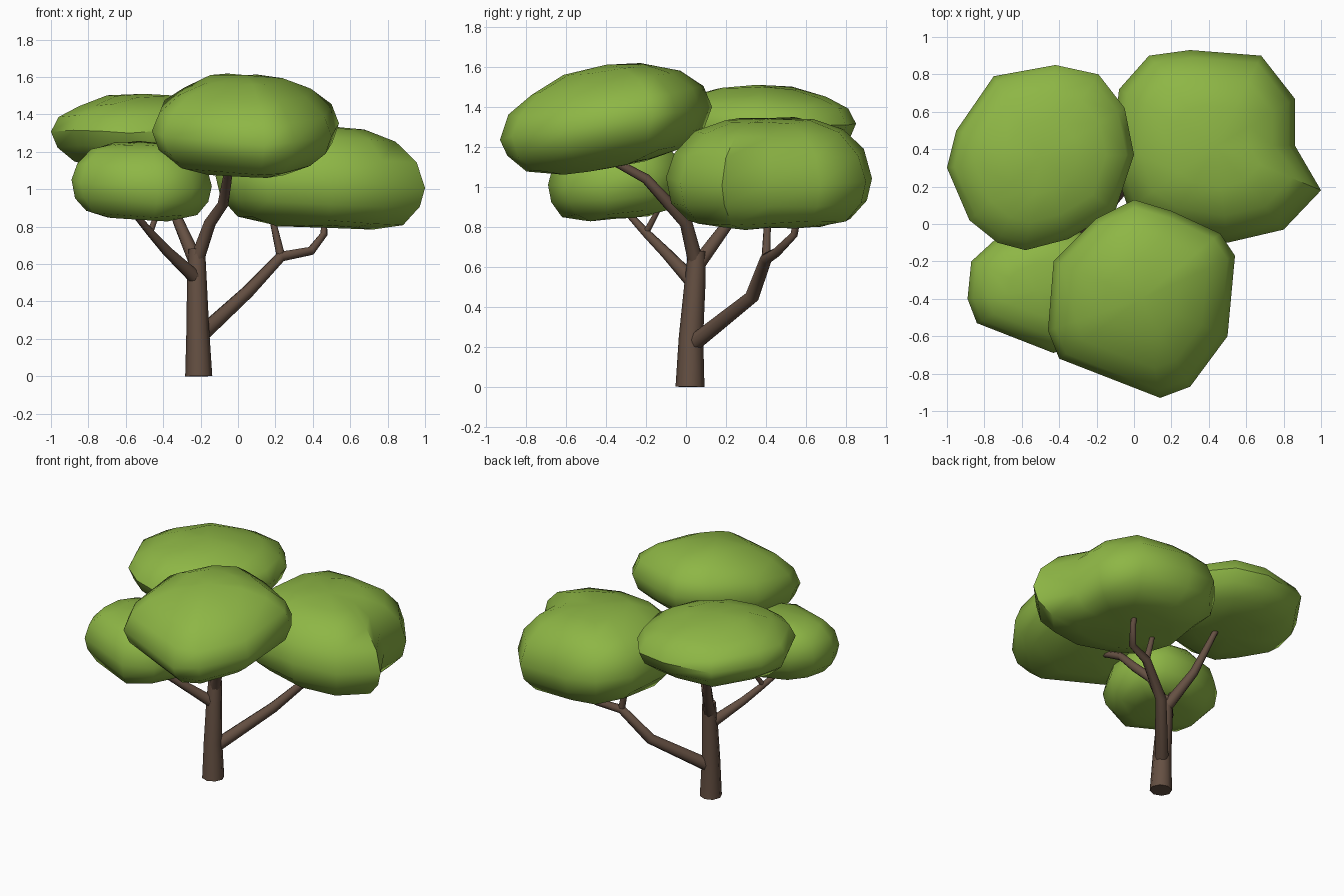
import bpy, bmesh, random
from mathutils import Vector

if "Cube" in bpy.data.objects:
    bpy.data.objects.remove(bpy.data.objects["Cube"])

random.seed(4)


def material(name, rgb):
    m = bpy.data.materials.new(name)
    m.diffuse_color = (*rgb, 1)
    m.use_nodes = True
    m.node_tree.nodes["Principled BSDF"].inputs["Base Color"].default_value = m.diffuse_color
    return m


bark = material("bark", (0.13, 0.08, 0.055))
leaf = material("leaf", (0.27, 0.47, 0.06))


def finish(name, bm, mat, angle):
    bmesh.ops.recalc_face_normals(bm, faces=bm.faces)
    me = bpy.data.meshes.new(name)
    bm.to_mesh(me)
    bm.free()
    me.materials.append(mat)
    ob = bpy.data.objects.new(name, me)
    bpy.context.collection.objects.link(ob)
    bpy.ops.object.select_all(action='DESELECT')
    bpy.context.view_layer.objects.active = ob
    ob.select_set(True)
    bpy.ops.object.shade_smooth_by_angle(angle=angle)


def limb(name, pts):
    """Tapered eight-sided tube through (x, y, z, radius) points."""
    cu = bpy.data.curves.new(name, 'CURVE')
    cu.dimensions = '3D'
    cu.bevel_depth = 1.05
    cu.bevel_resolution = 2
    cu.use_fill_caps = True
    sp = cu.splines.new('POLY')
    sp.points.add(len(pts) - 1)
    for p, (x, y, z, r) in zip(sp.points, pts):
        p.co = (x, y, z, 1)
        p.radius = r
    tmp = bpy.data.objects.new(name + "_path", cu)
    bpy.context.collection.objects.link(tmp)
    dg = bpy.context.evaluated_depsgraph_get()
    me = bpy.data.meshes.new_from_object(tmp.evaluated_get(dg))
    bm = bmesh.new()
    bm.from_mesh(me)
    bmesh.ops.remove_doubles(bm, verts=bm.verts, dist=0.0005)
    bpy.data.objects.remove(tmp)
    bpy.data.meshes.remove(me)
    finish(name, bm, bark, 1.0)


# canopy cross-sections: (share of outline, share of height)
FULL = [(0.5, -0.98), (0.79, -0.82), (0.95, -0.45), (1.0, 0.0),
        (0.92, 0.45), (0.72, 0.78), (0.42, 0.96)]
ROUND = [(0.45, -0.95), (0.75, -0.76), (0.93, -0.42), (1.0, 0.0),
         (0.92, 0.38), (0.7, 0.7), (0.4, 0.92)]


def canopy(name, outline, z, up, down, tilt=(0, 0), rings=ROUND):
    """Cushion of foliage over a plan outline, tilted about its centre."""
    xs, ys = zip(*outline)
    c = Vector(((min(xs) + max(xs)) / 2, (min(ys) + max(ys)) / 2))
    bm = bmesh.new()

    def vert(p, f, j=0.0):
        d = p - c
        h = f * (up if f > 0 else down) + tilt[0] * d.x + tilt[1] * d.y
        return bm.verts.new((p.x, p.y, z + h + random.uniform(-j, j)))

    loops = [[vert(c + (Vector(p) - c) * s, f, 0.01) for p in outline]
             for s, f in rings]
    low, high = vert(c, -1), vert(c, 1)
    n = len(outline)
    for i in range(n):
        k = (i + 1) % n
        bm.faces.new((low, loops[0][k], loops[0][i]))
        bm.faces.new((high, loops[-1][i], loops[-1][k]))
        for a, b in zip(loops, loops[1:]):
            bm.faces.new((a[i], a[k], b[k], b[i]))
    finish(name, bm, leaf, 0.8)


# trunk and branches
limb("trunk", [(-.21, .02, 0, .069), (-.215, .025, .25, .058),
               (-.22, .045, .52, .05), (-.22, .055, .68, .042)])
limb("front_branch", [(-.22, .05, .62, .037), (-.15, 0, .82, .031),
                      (-.08, -.09, .92, .028), (-.06, -.2, 1.04, .024),
                      (-.04, -.44, 1.17, .018)])
limb("back_left_branch", [(-.22, .05, .6, .038), (-.32, .22, .83, .028),
                          (-.42, .36, 1.17, .016)])
limb("front_left_branch", [(-.22, .04, .52, .038), (-.38, -.1, .67, .027),
                           (-.47, -.2, .77, .021), (-.58, -.32, .9, .014)])
limb("front_left_twig", [(-.47, -.2, .77, .016), (-.42, -.13, .9, .012)])
limb("back_right_branch", [(-.2, .04, .22, .042), (.05, .33, .45, .034),
                           (.23, .4, .64, .028), (.39, .45, .67, .023),
                           (.46, .54, .76, .018), (.46, .57, .9, .014)])
limb("back_right_twig", [(.23, .4, .64, .022), (.17, .41, .9, .014)])

# foliage
canopy("front_canopy", [
    (-.46, -.57), (-.4, -.72), (.14, -.93), (.3, -.87), (.5, -.6), (.54, -.17),
    (.46, -.05), (.2, .07), (0, .13), (-.2, .03), (-.43, -.2)],
    1.32, .29, .23, (-.02, .15))
canopy("back_right_canopy", [
    (-.12, .35), (-.03, .08), (.15, -.04), (.5, -.1), (.8, -.03), (1, .18),
    (.86, .42), (.86, .67), (.68, .9), (.3, .93), (.08, .9), (-.08, .72)],
    1.04, .3, .245, (-.05, 0), FULL)
canopy("back_left_canopy", [
    (-1, .3), (-.88, .02), (-.73, -.1), (-.58, -.14), (-.35, -.08), (-.1, .07),
    (0, .37), (-.05, .62), (-.19, .8), (-.42, .85), (-.75, .79), (-.95, .5)],
    1.31, .2, .2)
canopy("front_left_canopy", [
    (-.89, -.4), (-.84, -.53), (-.43, -.69), (-.24, -.6), (-.14, -.4),
    (-.16, -.16), (-.3, -.03), (-.55, -.02), (-.75, -.09), (-.87, -.2)],
    1.04, .21, .2, (-.03, .07), FULL)
